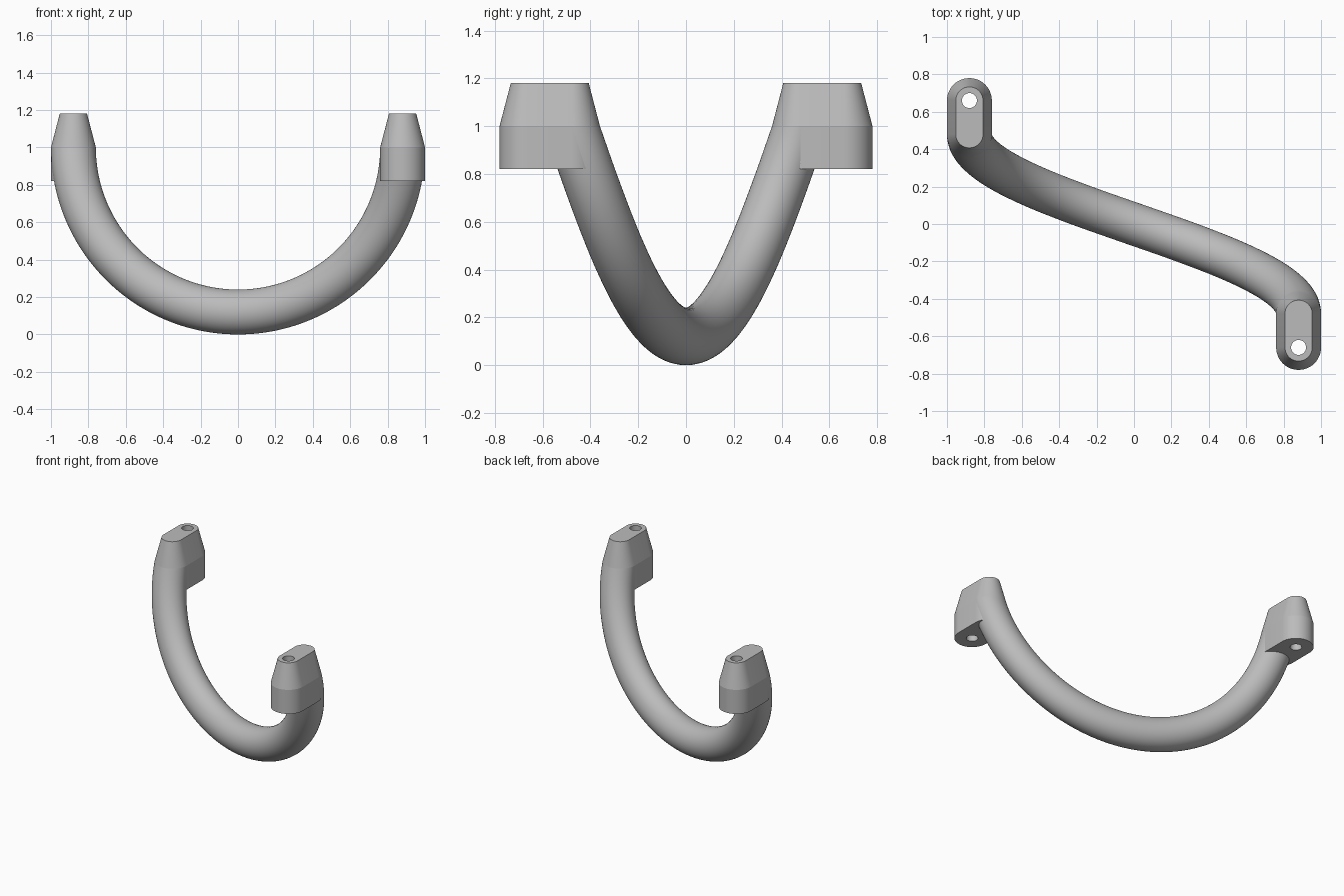
import bpy
import bmesh
from math import sin, cos, pi, radians

cube = bpy.data.objects.get("Cube")
if cube:
    bpy.data.objects.remove(cube, do_unlink=True)

grey = bpy.data.materials.new("plain grey")
grey.use_nodes = True
colour = (0.5, 0.5, 0.5, 1)
grey.diffuse_color = colour
grey.node_tree.nodes["Principled BSDF"].inputs["Base Color"].default_value = colour

BOW_R, TUBE_R = 0.88, 0.12      # bow radius and tube radius
END_Y, HOLE_Y = 0.48, 0.66      # bow end and screw hole offsets
BASE_Z, BEND_Z, TOP_Z = 0.82, 1.0, 1.18


def loft(name, rings, closed, angle):
    """Skin equal-sized rings; either join last to first or cap the ends."""
    bm = bmesh.new()
    loops = [[bm.verts.new(p) for p in ring] for ring in rings]
    n = len(loops[0])
    pairs = list(zip(loops, loops[1:]))
    if closed:
        pairs.append((loops[-1], loops[0]))
    else:
        bm.faces.new(loops[0])
        bm.faces.new(loops[-1])
    for a, b in pairs:
        for i in range(n):
            j = (i + 1) % n
            bm.faces.new((a[i], a[j], b[j], b[i]))
    bmesh.ops.recalc_face_normals(bm, faces=bm.faces)
    mesh = bpy.data.meshes.new(name)
    bm.to_mesh(mesh)
    bm.free()
    mesh.materials.append(grey)
    obj = bpy.data.objects.new(name, mesh)
    bpy.context.collection.objects.link(obj)
    bpy.ops.object.select_all(action="DESELECT")
    obj.select_set(True)
    bpy.context.view_layer.objects.active = obj
    bpy.ops.object.shade_smooth_by_angle(angle=radians(angle))
    return obj


# Bow: a round section screwed half a turn about the y axis
def bow_ring(t, sides=48):
    ring = []
    for i in range(sides):
        a = 2 * pi * i / sides
        r = BOW_R + TUBE_R * cos(a)
        y = -END_Y * t / (pi / 2) + TUBE_R * sin(a)
        ring.append((r * sin(t), y, BEND_Z - r * cos(t)))
    return ring


steps = 96
loft("handle_bow", [bow_ring(-pi / 2 + pi * k / steps) for k in range(steps + 1)],
     False, 30)


# Mounting ends: slot-shaped blocks, tapered at the top, with a through hole
HALF = 24


def slot_ring(side, radius, z):
    ring = []
    for start, y in ((pi, -HOLE_Y), (0, -END_Y)):
        for i in range(HALF + 1):
            a = start + pi * i / HALF
            ring.append((side * (BOW_R + radius * cos(a)),
                         side * (y + radius * sin(a)), z))
    return ring


def hole_ring(side, z, radius=0.04):
    n = 2 * HALF + 2
    angles = [pi + 2 * pi * i / n for i in range(n)]
    return [(side * (BOW_R + radius * cos(a)),
             side * (-HOLE_Y + radius * sin(a)), z) for a in angles]


for name, side in (("left_mount", 1), ("right_mount", -1)):
    loft(name, [slot_ring(side, TUBE_R, BASE_Z),
                slot_ring(side, TUBE_R, BEND_Z),
                slot_ring(side, 0.073, TOP_Z),
                hole_ring(side, TOP_Z),
                hole_ring(side, BASE_Z)], True, 10)
